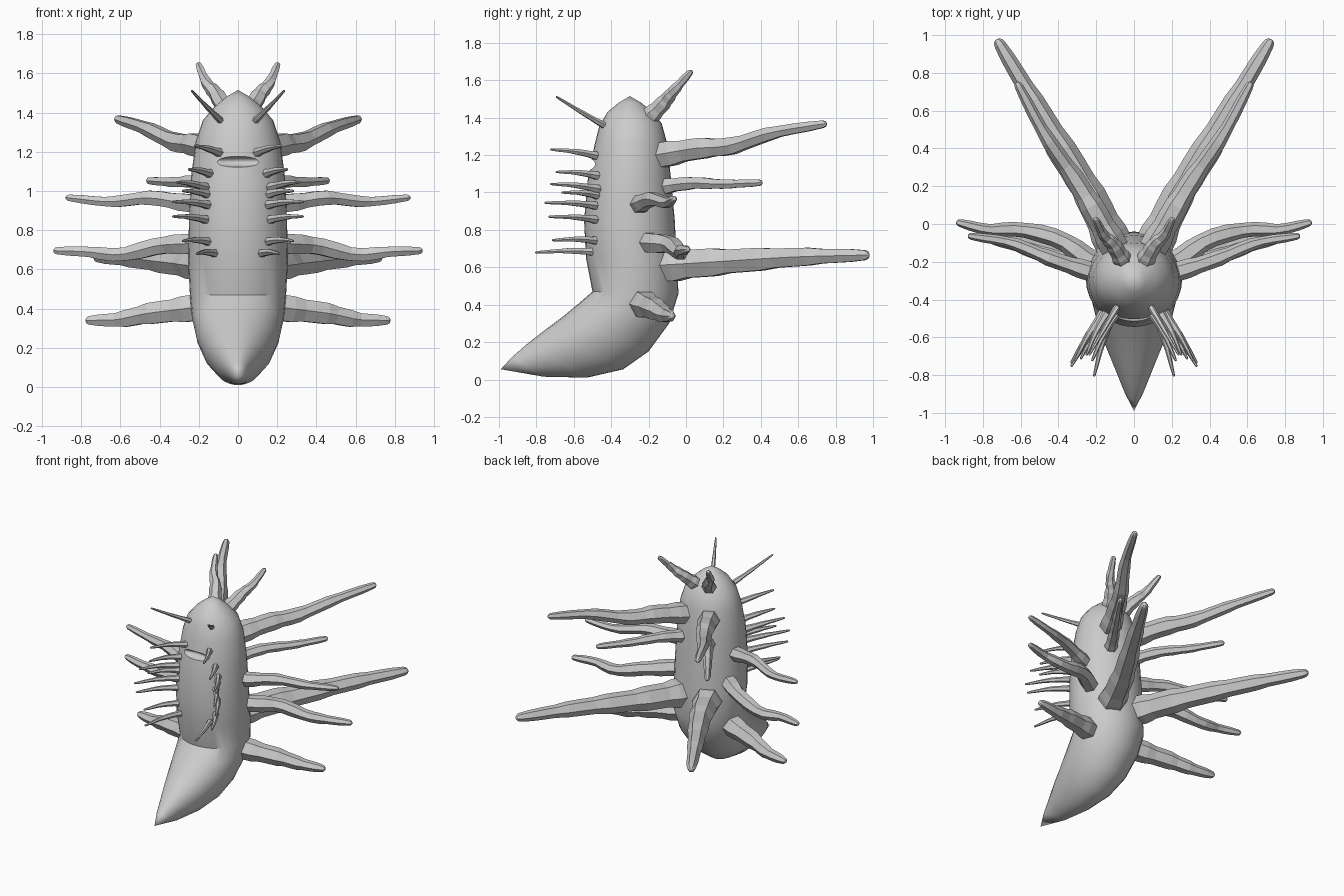
import bpy, bmesh, math
from mathutils import Vector

cube = bpy.data.objects.get("Cube")
if cube:
    bpy.data.objects.remove(cube, do_unlink=True)

grey = bpy.data.materials.new("light grey")
grey.use_nodes = True
grey.diffuse_color = (0.6, 0.6, 0.6, 1)
grey.node_tree.nodes["Principled BSDF"].inputs["Base Color"].default_value = (0.6, 0.6, 0.6, 1)


def loft(name, rings, start, end):
    """Skin a list of closed rings, closing both ends with a point."""
    bm = bmesh.new()
    loops = [[bm.verts.new(p) for p in ring] for ring in rings]
    n = len(loops[0])
    for a, b in zip(loops, loops[1:]):
        for i in range(n):
            j = (i + 1) % n
            bm.faces.new((a[i], a[j], b[j], b[i]))
    for loop, tip in ((loops[0], start), (loops[-1], end)):
        v = bm.verts.new(tip)
        for i in range(n):
            bm.faces.new((loop[i], loop[(i + 1) % n], v))
    bmesh.ops.recalc_face_normals(bm, faces=bm.faces)
    mesh = bpy.data.meshes.new(name)
    bm.to_mesh(mesh)
    bm.free()
    mesh.materials.append(grey)
    obj = bpy.data.objects.new(name, mesh)
    bpy.context.collection.objects.link(obj)
    return obj


def spline(points, t):
    """Smooth point at t in 0..1 through the control points."""
    p = [Vector(q) for q in points]
    p = [2 * p[0] - p[1]] + p + [2 * p[-1] - p[-2]]
    s = t * (len(points) - 1)
    i = min(int(s), len(points) - 2)
    u = s - i
    a, b, c, d = p[i:i + 4]
    return 0.5 * (2 * b + (c - a) * u + (2 * a - 5 * b + 4 * c - d) * u ** 2
                  + (3 * b - a - 3 * c + d) * u ** 3)


def tentacle(name, points, r0, r1, steps=14, sides=6):
    """Tapered, slightly lumpy faceted limb with a rounded tip, on both sides."""
    rings = []
    for k in range(steps + 1):
        t = k / steps
        c = spline(points, t)
        d = (spline(points, min(1, t + 0.02)) - spline(points, max(0, t - 0.02))).normalized()
        u = d.cross(Vector((0, 0, 1))).normalized()
        v = u.cross(d)
        r = (r0 + (r1 - r0) * t) * (1 + 0.06 * math.sin(k * 2.1))
        caps = [(0, 1)] if k < steps else [(0, 1), (0.6, 0.8), (0.9, 0.45)]
        for along, wide in caps:
            rings.append([c + d * along * r1 + r * wide * (u * math.cos(a) + v * math.sin(a))
                          for a in (math.tau * i / sides for i in range(sides))])
    end = c + d * r1
    for side, sx in (("left", 1), ("right", -1)):
        flip = lambda q: Vector((q[0] * sx, q[1], q[2]))
        loft(side + "_" + name, [[flip(q) for q in ring] for ring in rings],
             flip(points[0]), flip(end))


# Body: front y, front z, back y, back z, half width, from crown to tail
sections = [
    (-.36, 1.48, -.24, 1.48, .06), (-.42, 1.43, -.18, 1.43, .12),
    (-.465, 1.35, -.13, 1.37, .18), (-.49, 1.25, -.10, 1.26, .215),
    (-.525, 1.07, -.08, 1.07, .24), (-.545, .85, -.06, .85, .25),
    (-.535, .65, -.05, .65, .255), (-.50, .47, -.04, .46, .245),
    (-.57, .41, -.09, .30, .235), (-.66, .335, -.2, .15, .21),
    (-.76, .26, -.335, .055, .17), (-.85, .19, -.53, .01, .115),
    (-.93, .12, -.76, .015, .06)]
rings = []
for yf, zf, yb, zb, w in sections:
    ring = []
    for i in range(32):
        a = math.tau * i / 32
        m = (1 + math.cos(a)) / 2
        ring.append(Vector((w * math.sin(a), yb + (yf - yb) * m, zb + (zf - zb) * m)))
    rings.append(ring)
body = loft("body", rings, (0, -.30, 1.515), (0, -.99, .055))

# Mouth: a shallow curved slit carved in the front
bpy.ops.mesh.primitive_uv_sphere_add(segments=24, ring_count=12, location=(0, -.53, 1.15))
cutter = bpy.context.object
cutter.name = "mouth_cutter"
cutter.scale = (.16, .06, .03)
cutter.hide_render = True
cutter.data.materials.append(grey)
cut = body.modifiers.new("mouth", "BOOLEAN")
cut.operation = "DIFFERENCE"
cut.solver = "EXACT"
cut.object = cutter
bpy.ops.object.select_all(action="DESELECT")
bpy.context.view_layer.objects.active = body
body.select_set(True)
bpy.ops.object.modifier_apply(modifier="mouth")
bpy.data.objects.remove(cutter, do_unlink=True)
bpy.ops.object.shade_smooth_by_angle(angle=math.radians(40))

# Horns and antennae on the head
tentacle("horn", [(.06, -.19, 1.41), (.11, -.11, 1.49), (.16, -.06, 1.55), (.2, .02, 1.64)],
         .05, .018)
tentacle("antenna", [(.09, -.44, 1.36), (.16, -.56, 1.43), (.235, -.69, 1.51)], .018, .006, 8)

# Back tentacles
tentacle("upper_back_tentacle", [(.1, -.13, 1.2), (.21, .07, 1.235), (.32, .25, 1.25),
                                 (.47, .47, 1.32), (.61, .73, 1.365)], .075, .024)
tentacle("middle_back_tentacle", [(.1, -.13, 1.03), (.2, .03, 1.05), (.32, .2, 1.045),
                                  (.45, .39, 1.052)], .045, .02)
tentacle("lower_back_tentacle", [(.1, -.12, .61), (.26, .2, .63), (.5, .6, .655),
                                 (.71, .95, .665)], .1, .033)

# Side tentacles
tentacle("upper_side_tentacle", [(.12, -.28, .93), (.27, -.24, .94), (.45, -.18, .965),
                                 (.65, -.1, .945), (.86, -.065, .965)], .06, .02)
tentacle("middle_side_tentacle", [(.12, -.26, .74), (.25, -.18, .73), (.4, -.08, .72),
                                  (.6, -.03, .675), (.77, -.03, .69), (.92, .005, .695)],
         .068, .022)
tentacle("lower_side_tentacle", [(.12, -.26, .42), (.25, -.22, .4), (.45, -.16, .375),
                                 (.6, -.11, .345), (.75, -.08, .34)], .09, .028)

# Small front legs: base x, base z, tip x, tip y, tip z
legs = [(.08, 1.19, .22, -.72, 1.23), (.13, 1.085, .25, -.69, 1.11),
        (.15, 1.015, .31, -.72, 1.045), (.14, .98, .28, -.66, 1.0),
        (.13, .925, .33, -.75, .945), (.14, .85, .33, -.73, .87),
        (.13, .74, .28, -.71, .745), (.1, .68, .21, -.8, .68)]
for n, (bx, bz, tx, ty, tz) in enumerate(legs, 1):
    base = Vector((bx, -.45, bz))
    tip = Vector((tx, ty, tz))
    mid = base.lerp(tip, .5) + Vector((.01, 0, .008))
    tentacle(f"front_leg_{n}", [base, mid, tip], .025, .007, 8)
